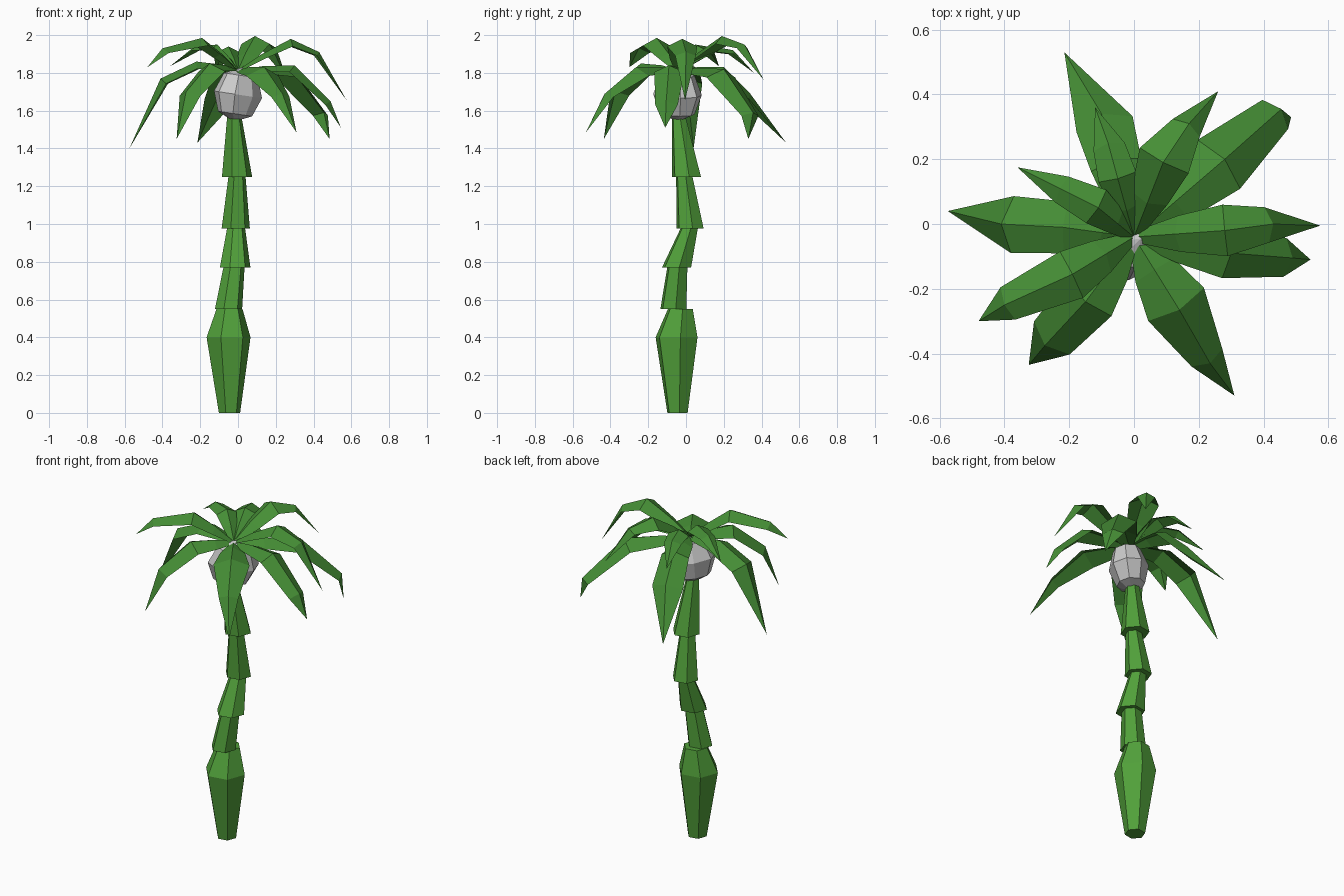
import bpy, bmesh, math
from mathutils import Vector, Matrix

if "Cube" in bpy.data.objects:
    bpy.data.objects.remove(bpy.data.objects["Cube"])

trunk_green = bpy.data.materials.new("trunk_green")
trunk_green.diffuse_color = (0.082, 0.351, 0.042, 1)
trunk_green.use_nodes = True
trunk_green.node_tree.nodes["Principled BSDF"].inputs["Base Color"].default_value = trunk_green.diffuse_color
leaf_green = bpy.data.materials.new("leaf_green")
leaf_green.diffuse_color = (0.06, 0.27, 0.036, 1)
leaf_green.use_nodes = True
leaf_green.node_tree.nodes["Principled BSDF"].inputs["Base Color"].default_value = leaf_green.diffuse_color


def make_object(name, bm, mat=None):
    bmesh.ops.recalc_face_normals(bm, faces=bm.faces)
    me = bpy.data.meshes.new(name)
    bm.to_mesh(me)
    bm.free()
    if mat:
        me.materials.append(mat)
    ob = bpy.data.objects.new(name, me)
    bpy.context.collection.objects.link(ob)
    return ob


def trunk_section(name, rings, turn=0.35):
    """Capped six-sided tube; rings are (x, y, z, radius)."""
    bm = bmesh.new()
    loops = []
    for x, y, z, r in rings:
        loops.append([bm.verts.new((x + r * math.sin(turn + i * math.pi / 3),
                                    y + r * math.cos(turn + i * math.pi / 3), z))
                      for i in range(6)])
    for a, b in zip(loops, loops[1:]):
        for i in range(6):
            j = (i + 1) % 6
            bm.faces.new((a[i], a[j], b[j], b[i]))
    bm.faces.new(loops[0])
    bm.faces.new(loops[-1])
    make_object(name, bm, trunk_green)


def frond(name, p1, p2, tip, w1=0.085, w2=0.055):
    """Drooping leaf with a raised centre ridge: base, three wide rows, tip."""
    base, p1, p2, tip = (Vector(p) for p in ((0, -0.04, 1.815), p1, p2, tip))
    pts = [base, base.lerp(p1, 0.45) + Vector((0, 0, 0.01)), p1, p2, tip]
    bm = bmesh.new()
    rows = []
    for i, w in enumerate((0.018, w1 * 0.7, w1, w2)):
        along = (pts[i + 1] - pts[max(i - 1, 0)]).normalized()
        flat = pts[min(i + 1, 3)] - pts[max(i - 1, 0)]
        side = Vector((flat.y, -flat.x, 0)).normalized()
        drop = side.cross(along) * 0.5 * w
        rows.append([bm.verts.new(pts[i] + side * w * s - drop * abs(s))
                     for s in (-1, 0, 1)])
    for a, b in zip(rows, rows[1:]):
        for k in (0, 1):
            bm.faces.new((a[k], a[k + 1], b[k + 1], b[k]))
    end = bm.verts.new(tip)
    for k in (0, 1):
        bm.faces.new((rows[-1][k], rows[-1][k + 1], end))
    make_object(name, bm, leaf_green)


# Trunk: swollen foot, then stacked tapering sections
trunk_section("trunk_base", [(-0.045, -0.045, 0, 0.057), (-0.05, -0.05, 0.40, 0.118),
                             (-0.045, -0.03, 0.55, 0.07)])
trunk_section("trunk_section_1", [(-0.05, -0.067, 0.55, 0.073), (-0.02, -0.045, 0.78, 0.056)])
trunk_section("trunk_section_2", [(-0.015, -0.05, 0.77, 0.082), (-0.01, 0.018, 0.98, 0.048)])
trunk_section("trunk_section_3", [(-0.012, 0.022, 0.975, 0.076), (-0.005, -0.01, 1.26, 0.045)])
trunk_section("trunk_section_4", [(-0.005, 0.003, 1.25, 0.081), (-0.02, -0.04, 1.58, 0.037)])

# Grey fruit under the crown, slightly flattened and leaning
bm = bmesh.new()
bmesh.ops.create_uvsphere(bm, u_segments=8, v_segments=4, radius=1)
bm.transform(Matrix.Translation((0, -0.045, 1.685)) @ Matrix.Rotation(0.15, 4, 'Y')
             @ Matrix.Rotation(math.pi / 4, 4, 'Z') @ Matrix.Diagonal((0.145, 0.112, 0.145, 1)))
make_object("fruit", bm)

# Crown: second row, third row, tip and two half widths of each leaf
fronds = [
    ((-0.06, 0.20, 1.83), (-0.10, 0.34, 1.69), (-0.215, 0.53, 1.43), 0.08, 0.09),
    ((-0.05, 0.14, 1.94), (-0.08, 0.25, 1.92), (-0.12, 0.36, 1.80), 0.06, 0.05),
    ((0.09, 0.19, 1.995), (0.17, 0.31, 1.95), (0.26, 0.41, 1.765), 0.085, 0.05),
    ((0.28, 0.20, 1.82), (0.455, 0.355, 1.59), (0.485, 0.33, 1.45), 0.10, 0.06),
    ((0.28, -0.02, 1.98), (0.43, 0.0, 1.91), (0.575, -0.005, 1.655), 0.08, 0.055),
    ((0.30, -0.09, 1.84), (0.49, -0.105, 1.65), (0.545, -0.11, 1.51), 0.08, 0.06),
    ((0.14, -0.265, 1.83), (0.235, -0.43, 1.69), (0.31, -0.53, 1.485), 0.10, 0.055),
    ((-0.15, -0.24, 1.85), (-0.275, -0.375, 1.70), (-0.325, -0.435, 1.45), 0.09, 0.075),
    ((-0.19, -0.155, 1.985), (-0.40, -0.25, 1.93), (-0.48, -0.30, 1.83), 0.08, 0.055),
    ((-0.22, -0.01, 1.86), (-0.41, 0.0, 1.77), (-0.575, 0.04, 1.40), 0.08, 0.088),
    ((-0.11, 0.05, 1.95), (-0.23, 0.11, 1.94), (-0.36, 0.175, 1.835), 0.06, 0.045),
]
for n, args in enumerate(fronds, 1):
    frond(f"frond_{n}", *args)
